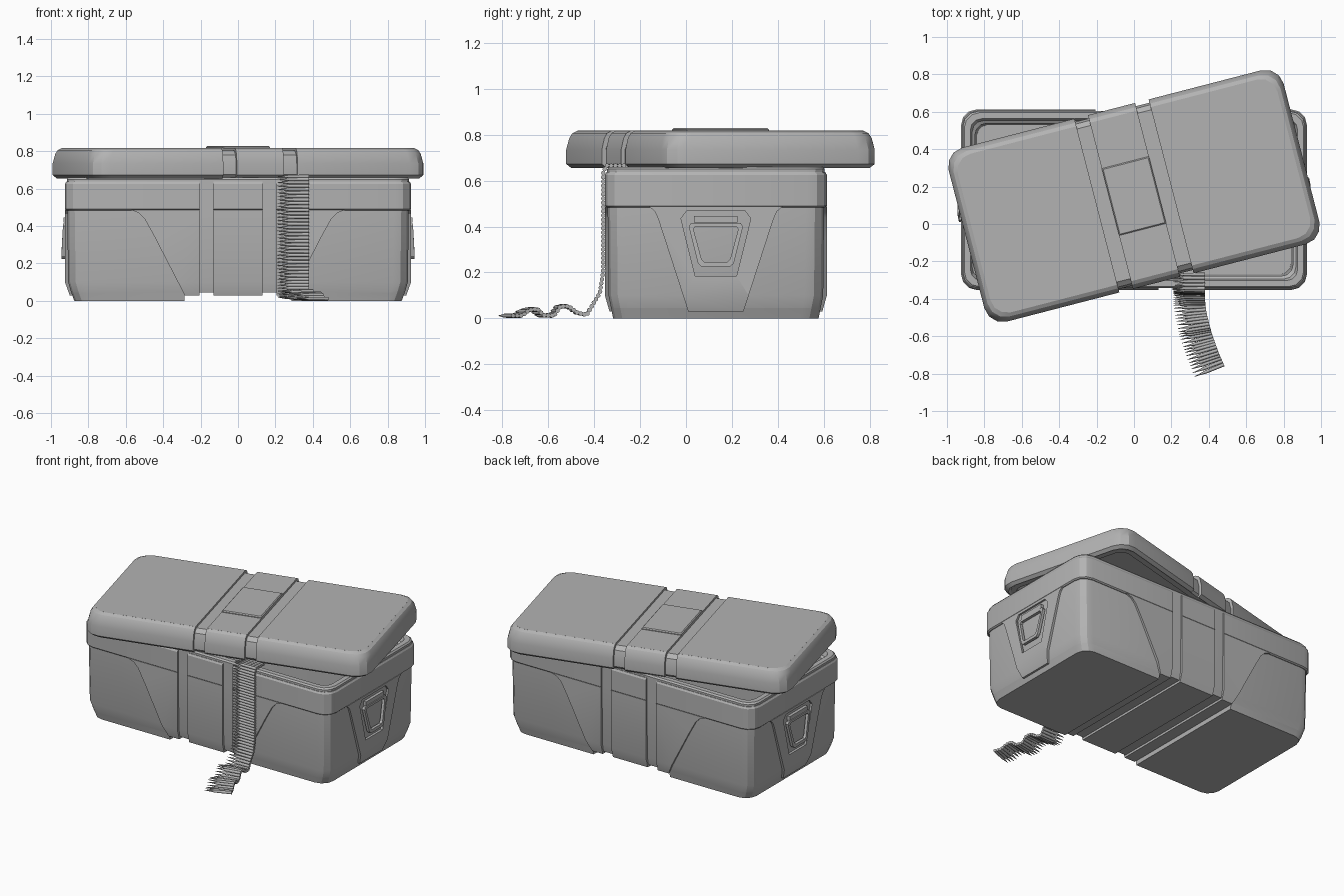
import bpy, bmesh, math
from mathutils import Matrix, Vector

if "Cube" in bpy.data.objects:
    bpy.data.objects.remove(bpy.data.objects["Cube"], do_unlink=True)

grey = bpy.data.materials.new("plain grey")
grey.use_nodes = True
COLOR = (0.45, 0.45, 0.45, 1)
grey.diffuse_color = COLOR
grey.node_tree.nodes["Principled BSDF"].inputs["Base Color"].default_value = COLOR

BODY = Matrix.Translation((0, 0.13, 0))
LID = Matrix.Translation((0, 0.15, 0)) @ Matrix.Rotation(math.radians(14.5), 4, 'Z')
GROOVE_IN, GROOVE_OUT = 0.13, 0.205


def finish(name, bm, matrix=BODY, angle=25):
    """Turn a bmesh into a shaded, coloured object."""
    bmesh.ops.recalc_face_normals(bm, faces=bm.faces)
    bm.transform(matrix)
    mesh = bpy.data.meshes.new(name)
    bm.to_mesh(mesh)
    bm.free()
    mesh.materials.append(grey)
    ob = bpy.data.objects.new(name, mesh)
    bpy.context.collection.objects.link(ob)
    bpy.ops.object.select_all(action='DESELECT')
    ob.select_set(True)
    bpy.context.view_layer.objects.active = ob
    bpy.ops.object.shade_smooth_by_angle(angle=math.radians(angle))
    return ob


def ring(bm, hx, hy, r, z, steps=3):
    """Rounded rectangle of vertices."""
    verts = []
    for k, (sx, sy) in enumerate([(1, 1), (-1, 1), (-1, -1), (1, -1)]):
        for i in range(steps + 1):
            a = math.pi / 2 * (k + i / steps)
            verts.append(bm.verts.new((sx * (hx - r) + r * math.cos(a),
                                       sy * (hy - r) + r * math.sin(a), z)))
    return verts


def loft(rings, closed=False):
    """Skin rounded rectangles; either cap the ends or join last to first."""
    bm = bmesh.new()
    loops = [ring(bm, *r) for r in rings]
    pairs = list(zip(loops, loops[1:]))
    if closed:
        pairs.append((loops[-1], loops[0]))
    else:
        bm.faces.new(loops[0])
        bm.faces.new(loops[-1])
    for a, b in pairs:
        n = len(a)
        for i in range(n):
            bm.faces.new((a[i], a[(i + 1) % n], b[(i + 1) % n], b[i]))
    return bm


def keep_between(bm, x0, x1):
    """Keep the slice of a closed mesh between two x planes."""
    for x, sign in ((x0, -1), (x1, 1)):
        geom = bm.verts[:] + bm.edges[:] + bm.faces[:]
        cut = bmesh.ops.bisect_plane(bm, geom=geom, plane_co=(x, 0, 0),
                                     plane_no=(sign, 0, 0), clear_outer=True)
        edges = [e for e in cut["geom_cut"] if isinstance(e, bmesh.types.BMEdge)]
        if edges:
            bmesh.ops.holes_fill(bm, edges=edges)
    return bm


def prism(points, depth0, depth1, axes, taper=0.0):
    """Extrude a (side, height) outline outward along x or y; lean in near the floor."""
    bm = bmesh.new()

    def place(s, z, d):
        return (d, s, z) if axes == 'x' else (s, d, z)
    a = [bm.verts.new(place(s, z, depth0)) for s, z in points]
    b = [bm.verts.new(place(s, z, depth1)) for s, z in points]
    bm.faces.new(a)
    bm.faces.new(b)
    for i in range(len(a)):
        j = (i + 1) % len(a)
        bm.faces.new((a[i], a[j], b[j], b[i]))
    if taper:
        geom = bm.verts[:] + bm.edges[:] + bm.faces[:]
        bmesh.ops.bisect_plane(bm, geom=geom, plane_co=(0, 0, 0.1), plane_no=(0, 0, 1))
        k = 0 if axes == 'x' else 1
        for v in bm.verts:
            if v.co.z < 0.1:
                v.co[k] -= math.copysign(taper * (0.1 - v.co.z) / 0.07, depth1)
    return bm


# Hollow body with feet, bottom strips and outer band
finish("body_shell", loft([
    (0.892, 0.456, 0.08, 0.045), (0.908, 0.467, 0.08, 0.1), (0.913, 0.471, 0.08, 0.485),
    (0.915, 0.473, 0.08, 0.65), (0.907, 0.465, 0.08, 0.66), (0.875, 0.433, 0.06, 0.66),
    (0.865, 0.423, 0.06, 0.63), (0.85, 0.408, 0.06, 0.62), (0.84, 0.40, 0.06, 0.06)]))


def foot():
    return loft([(0.875, 0.447, 0.08, 0), (0.892, 0.456, 0.08, 0.045)])


def strip():
    return loft([(0.88, 0.455, 0.08, 0.03), (0.88, 0.455, 0.08, 0.047)])


def band():
    return loft([(0.917, 0.475, 0.08, 0.483), (0.925, 0.483, 0.085, 0.49),
                 (0.925, 0.483, 0.085, 0.625), (0.918, 0.476, 0.08, 0.637),
                 (0.895, 0.453, 0.07, 0.637), (0.895, 0.453, 0.07, 0.483)], closed=True)


SPANS = {"right": (-2, -GROOVE_OUT), "middle": (-GROOVE_IN, GROOVE_IN), "left": (GROOVE_OUT, 2)}
for side, (x0, x1) in SPANS.items():
    finish(side + "_band", keep_between(band(), x0, x1))
    finish(side + "_bottom_strip", keep_between(strip(), max(x0, -0.285), min(x1, 0.285)))
    if side != "middle":
        finish(side + "_foot", keep_between(foot(), x0 if x0 < -1 else 0.285, x1 if x1 > 1 else -0.285))

# Raised panels on the front and back
swoop = [(GROOVE_OUT, 0.03), (0.285, 0.03), (0.45, 0.35), (0.50, 0.44),
         (0.53, 0.47), (0.575, 0.487), (GROOVE_OUT, 0.487)]
centre = [(-GROOVE_IN, 0.03), (GROOVE_IN, 0.03), (GROOVE_IN, 0.487), (-GROOVE_IN, 0.487)]
for face, s in (("front", -1), ("back", 1)):
    finish(face + "_centre_panel", prism(centre, s * 0.455, s * 0.483, 'y', 0.02))
    for side, m in (("right", -1), ("left", 1)):
        finish(f"{face}_{side}_panel",
               prism([(m * x, z) for x, z in swoop], s * 0.455, s * 0.483, 'y', 0.02))


# End panels with a pocket and a carrying handle
def mirrored(half):
    return half + [(-y, z) for y, z in reversed(half)]


end_outline = mirrored([(0.12, 0.03), (0.25, 0.43), (0.265, 0.465), (0.29, 0.487)])
pocket_outline = mirrored([(0.09, 0.185), (0.152, 0.435), (0.125, 0.47)])
lug_outline = mirrored([(0.095, 0.418), (0.095, 0.445)])
for side, s in (("right", -1), ("left", 1)):
    panel = finish(side + "_end_panel", prism(end_outline, s * 0.895, s * 0.925, 'x', 0.025))
    cutter = finish("pocket_cutter", prism(pocket_outline, s * 0.85, s * 0.95, 'x'))
    cutter.hide_render = True
    mod = panel.modifiers.new("pocket", 'BOOLEAN')
    mod.object = cutter
    mod.operation = 'DIFFERENCE'
    mod.solver = 'EXACT'
    bpy.context.view_layer.objects.active = panel
    bpy.ops.object.modifier_apply(modifier=mod.name)
    bpy.data.objects.remove(cutter, do_unlink=True)
    finish(side + "_handle_mount", prism(lug_outline, s * 0.90, s * 0.932, 'x'))

    # Four-sided bail swept round a trapezoid
    bm = bmesh.new()
    path = mirrored([(0.062, 0.225), (0.078, 0.24), (0.118, 0.40), (0.108, 0.415)])
    mid = Vector((0, 0.33))
    rows = []
    for y, z in path:
        inner = Vector((y, z)) + (mid - Vector((y, z))).normalized() * 0.024
        lean = 0.005 + (0.42 - z) * 0.05
        rows.append([bm.verts.new((s * (d + lean), p, q)) for p, q, d in (
            (y, z, 0.911), (y, z, 0.930), (inner.x, inner.y, 0.930), (inner.x, inner.y, 0.911))])
    for a, b in zip(rows, rows[1:] + rows[:1]):
        for i in range(4):
            j = (i + 1) % 4
            bm.faces.new((a[i], a[j], b[j], b[i]))
    finish(side + "_handle", bm)


# Lid, set down askew: recessed liner under three outer segments
def lid_segment():
    return loft([(0.905, 0.46, 0.09, 0.655), (0.925, 0.48, 0.1, 0.672), (0.925, 0.48, 0.1, 0.735),
                 (0.914, 0.469, 0.1, 0.785), (0.902, 0.457, 0.095, 0.806), (0.882, 0.437, 0.09, 0.817),
                 (0.86, 0.415, 0.08, 0.785), (0.88, 0.435, 0.08, 0.655)][:6] +
                [(0.87, 0.425, 0.08, 0.795), (0.885, 0.44, 0.08, 0.665)], closed=True)


def lid_top():
    return loft([(0.8825, 0.4375, 0.09, 0.79), (0.8825, 0.4375, 0.09, 0.817)])


finish("lid_liner", loft([
    (0.84, 0.395, 0.06, 0.77), (0.86, 0.415, 0.06, 0.66), (0.895, 0.45, 0.09, 0.66),
    (0.907, 0.462, 0.09, 0.675), (0.907, 0.462, 0.09, 0.735), (0.895, 0.45, 0.09, 0.78),
    (0.868, 0.423, 0.09, 0.803)]), LID)
for side, (x0, x1) in SPANS.items():
    finish(side + "_lid_segment", keep_between(lid_segment(), x0, x1), LID)
    finish(side + "_lid_top", keep_between(lid_top(), x0, x1), LID)
finish("lid_badge_plate", loft([(0.13, 0.185, 0.004, 0.80), (0.13, 0.185, 0.004, 0.822),
                                (0.124, 0.179, 0.004, 0.828)]), LID)

# Belt of cartridges spilling over the rim onto the ground
belt = [Vector(p) for p in (
    (-0.27, 0.665), (-0.345, 0.665), (-0.36, 0.64), (-0.361, 0.2), (-0.375, 0.11), (-0.41, 0.055),
    (-0.435, 0.015), (-0.48, 0.025), (-0.52, 0.053), (-0.56, 0.053), (-0.59, 0.012),
    (-0.64, 0.014), (-0.67, 0.042), (-0.71, 0.036), (-0.74, 0.012), (-0.80, 0.012))]
PITCH, RADIUS = 0.0185, 0.0098
bm = bmesh.new()
left_over = 0.0
for p, q in zip(belt, belt[1:]):
    length = (q - p).length
    t = left_over
    while t < length:
        y, z = p.lerp(q, t / length)
        drift = max(0.0, (-y - 0.4) / 0.38)
        centre_at = Vector((0.295 + 0.105 * drift ** 1.6, y, z))
        turn = Matrix.Translation(centre_at) @ Matrix.Rotation(math.radians(22) * drift, 4, 'Z')
        turn = turn @ Matrix.Rotation(-math.pi / 2, 4, 'Y')
        # casing, shoulder and pointed tip, aimed along -x
        for start, end, r0, r1 in ((-0.085, 0.022, RADIUS, RADIUS * 0.9),
                                   (0.022, 0.038, RADIUS * 0.9, 0.006),
                                   (0.038, 0.085, 0.006, 0.001)):
            bmesh.ops.create_cone(bm, cap_ends=True, segments=8, radius1=r0, radius2=r1,
                                  depth=end - start,
                                  matrix=turn @ Matrix.Translation((0, 0, (start + end) / 2)))
        t += PITCH
    left_over = t - length
finish("cartridge_belt", bm, Matrix.Identity(4), 50)
